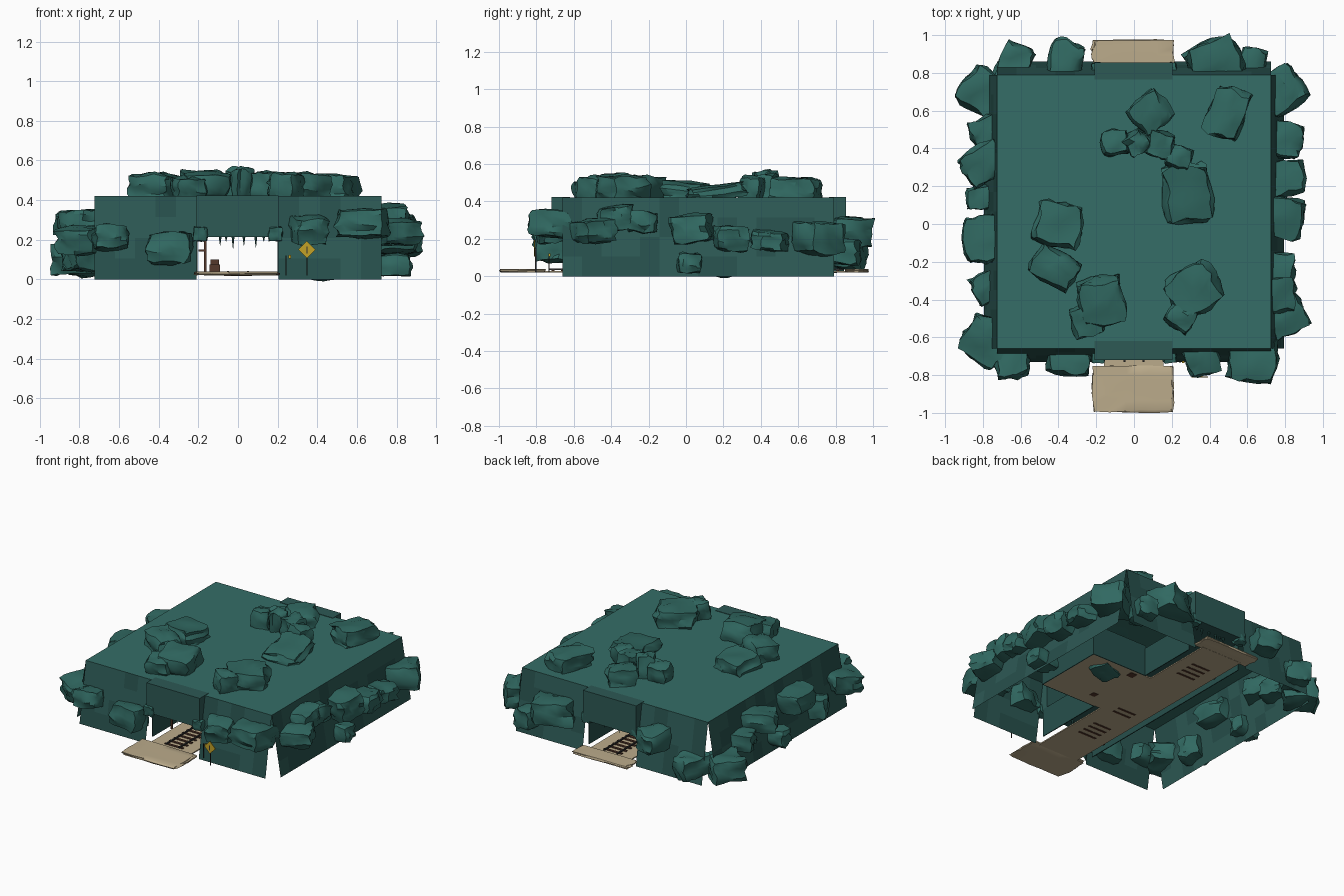
import bpy, bmesh, math, random
from mathutils import Vector, Matrix, noise

random.seed(7)


def material(name, r, g, b):
    m = bpy.data.materials.new(name)
    m.diffuse_color = (r, g, b, 1)
    return m


ROCK = material("rock_teal", 0.03, 0.14, 0.12)
WALL = material("wall_teal", 0.026, 0.10, 0.09)
DARK = material("wall_dark_teal", 0.02, 0.08, 0.072)
ROOF = material("roof_teal", 0.035, 0.155, 0.135)
SAND = material("sand", 0.50, 0.41, 0.26)
WOOD = material("dark_wood", 0.09, 0.04, 0.025)
IRON = material("iron", 0.03, 0.03, 0.03)
GOLD = material("sign_yellow", 0.55, 0.36, 0.02)


def finish(name, bm, *mats, smooth=None):
    bmesh.ops.recalc_face_normals(bm, faces=bm.faces)
    me = bpy.data.meshes.new(name)
    bm.to_mesh(me)
    bm.free()
    for m in mats:
        me.materials.append(m)
    ob = bpy.data.objects.new(name, me)
    bpy.context.collection.objects.link(ob)
    if smooth:
        bpy.context.view_layer.objects.active = ob
        ob.select_set(True)
        bpy.ops.object.shade_smooth_by_angle(angle=math.radians(smooth))
        ob.select_set(False)
    return ob


def box(name, x0, x1, y0, y1, z0, z1, mat):
    bm = bmesh.new()
    bmesh.ops.create_cube(bm, size=1)
    for v in bm.verts:
        v.co = Vector(((x0, x1)[v.co.x > 0], (y0, y1)[v.co.y > 0], (z0, z1)[v.co.z > 0]))
    return finish(name, bm, mat)


def wall(name, top_a, top_b, flare, cols, rows=4):
    """Sheet hanging from a top edge, leaning outward, with patchy stone tones."""
    bm = bmesh.new()
    a, b, f = Vector(top_a), Vector(top_b), Vector(flare)
    grid = [[bm.verts.new(a.lerp(b, i / cols) + f * (j / rows)) for i in range(cols + 1)]
            for j in range(rows + 1)]
    for j in range(rows):
        for i in range(cols):
            face = bm.faces.new((grid[j][i], grid[j][i + 1], grid[j + 1][i + 1], grid[j + 1][i]))
            face.material_index = int(random.random() < 0.35)
    return finish(name, bm, WALL, DARK)


def rock(name, x, y, z, sx, sy, sz, rot=0, mat=ROCK, rounding=0.38, rough=0.13, tilt=0.15):
    """Boxy boulder: subdivided cube, partly rounded, with noisy surface."""
    bm = bmesh.new()
    bmesh.ops.create_cube(bm, size=1)
    bmesh.ops.subdivide_edges(bm, edges=bm.edges[:], cuts=4, use_grid_fill=True)
    seed = Vector([random.uniform(-50, 50) for _ in range(3)])
    for v in bm.verts:
        round_co = v.co.normalized() * 0.5
        v.co = v.co.lerp(round_co, rounding) + noise.noise_vector(v.co * 2.6 + seed) * rough
    bm.transform(Matrix.Translation((x, y, z)) @ Matrix.Rotation(math.radians(rot), 4, 'Z')
                 @ Matrix.Rotation(random.uniform(-tilt, tilt), 4, 'X')
                 @ Matrix.Diagonal((sx, sy, sz, 1)))
    return finish(name, bm, mat, smooth=35)


# Roof slab and leaning outer walls
Y0, Y1, X, H = -0.66, 0.79, 0.725, 0.42
box("roof", -X, X, Y0, Y1, H - 0.006, H, ROOF)
wall("left_wall", (-X, Y0, H), (-X, Y1, H), (-0.07, 0, -H), 14)
wall("right_wall", (X, Y0, H), (X, Y1, H), (0.07, 0, -H), 14)
for side, y, d in (("front", Y0, -0.07), ("back", Y1, 0.07)):
    wall(side + "_wall_left", (-X, y, H), (-0.21, y, H), (0, d, -H), 5)
    wall(side + "_wall_right", (0.205, y, H), (X, y, H), (0, d, -H), 5)

# Lintels over the two tunnel mouths
box("front_lintel", -0.21, 0.205, -0.72, -0.62, 0.215, H + 0.003, WALL)
box("back_lintel", -0.21, 0.205, 0.765, 0.855, 0.215, H + 0.003, WALL)

# Tunnel and side chamber
box("path", -0.16, 0.155, -0.76, 0.87, 0.02, 0.028, SAND)
box("chamber_floor", 0.155, 0.63, -0.15, 0.35, 0.02, 0.028, SAND)
box("tunnel_ceiling", -0.205, 0.2, -0.63, 0.77, 0.215, 0.222, WALL)
box("chamber_ceiling", 0.2, 0.635, -0.155, 0.355, 0.235, 0.242, WALL)
box("tunnel_wall_left", -0.21, -0.204, -0.66, 0.79, 0.02, 0.22, DARK)
box("tunnel_wall_right_front", 0.2, 0.206, -0.66, -0.15, 0.02, 0.22, DARK)
box("tunnel_wall_right_back", 0.2, 0.206, 0.35, 0.79, 0.02, 0.22, DARK)
box("chamber_wall_front", 0.2, 0.635, -0.156, -0.15, 0.02, 0.24, DARK)
box("chamber_wall_back", 0.2, 0.635, 0.35, 0.356, 0.02, 0.24, DARK)
box("chamber_wall_side", 0.63, 0.636, -0.15, 0.35, 0.02, 0.24, DARK)
rock("chamber_boulder", 0.44, 0.23, 0.05, 0.20, 0.15, 0.10, 20)

# Sand mats outside each mouth, with soft uneven edges
rock("front_mat", -0.005, -0.873, 0.03, 0.43, 0.245, 0.018, 0, SAND, 0.12, 0.05, 0)
rock("back_mat", -0.005, 0.913, 0.03, 0.43, 0.125, 0.018, 0, SAND, 0.12, 0.05, 0)

# Rail track; a few runs of ties sink through the path
for x in (-0.05, 0.05):
    box("rail", x - 0.005, x + 0.005, -0.73, 0.84, 0.034, 0.042, IRON)
for i in range(32):
    y = -0.71 + i * 0.049
    low = 0.018 if i in (5, 6, 7, 8, 12, 13, 25, 26, 27, 28) else 0.024
    box("rail_tie", -0.07, 0.07, y - 0.008, y + 0.008, low, 0.034, WOOD)

# Crates and support posts
box("crate_large", -0.145, -0.09, 0.25, 0.31, 0.04, 0.075, WOOD)
box("crate_small", -0.14, -0.095, 0.26, 0.30, 0.075, 0.10, WOOD)
box("chamber_crate", 0.25, 0.30, 0.28, 0.33, 0.018, 0.08, WOOD)
box("chamber_crate_small", 0.28, 0.32, -0.06, -0.02, 0.018, 0.07, WOOD)
for y in (-0.5, 0.6):
    box("support_post", -0.172, -0.160, y - 0.006, y + 0.006, 0.025, 0.215, WOOD)
    box("support_beam", -0.20, -0.160, y - 0.006, y + 0.006, 0.14, 0.15, WOOD)

# Stalactites under the mouths
for y in (-0.64, 0.78):
    for x, l in ((-0.09, .05), (-0.025, .065), (0.03, .05), (0.09, .06), (-0.06, .03), (0.13, .03)):
        bm = bmesh.new()
        bmesh.ops.create_cone(bm, cap_ends=True, segments=6, radius1=0.001, radius2=0.009, depth=l,
                              matrix=Matrix.Translation((x, y, 0.22 - l / 2)))
        finish("stalactite", bm, DARK)

# Warning sign and short lamp post
box("sign_post", 0.345, 0.351, -0.806, -0.80, 0.02, 0.15, IRON)
bm = bmesh.new()
bmesh.ops.create_cube(bm, size=1, matrix=Matrix.Translation((0.348, -0.809, 0.15))
                      @ Matrix.Rotation(math.pi / 4, 4, 'Y') @ Matrix.Diagonal((0.062, 0.005, 0.062, 1)))
finish("sign_plate", bm, GOLD)
box("sign_mark", 0.345, 0.351, -0.813, -0.811, 0.13, 0.165, IRON)
box("lamp_post", 0.24, 0.246, -0.735, -0.729, 0.02, 0.12, IRON)
box("lamp", 0.255, 0.268, -0.735, -0.724, 0.105, 0.122, GOLD)

# Boulders on the roof: x, y, width, depth, height, turn
for x, y, sx, sy, h, r in (
        (.085, .59, .20, .19, .11, 40), (.49, .59, .20, .28, .11, -20), (-.10, .43, .14, .13, .12, 5),
        (.01, .43, .12, .12, .15, 35), (.14, .42, .14, .14, .13, -15), (.24, .35, .13, .12, .12, -20),
        (.285, .16, .25, .32, .07, 8), (-.40, 0, .25, .24, .09, -12), (-.42, -.23, .25, .18, .12, -30),
        (-.17, -.41, .24, .25, .13, 10), (-.25, -.51, .17, .17, .10, 15), (.32, -.35, .27, .25, .12, 32),
        (.25, -.49, .15, .14, .12, -35)):
    rock("roof_rock", x, y, H + h * 0.4, sx, sy, h * 1.15, r)

# Boulders bedded in the left and right walls: x, y, z, depth, length, height, turn
for x, y, z, sx, sy, sz, r in (
        (-.84, .70, .10, .17, .23, .17, -35), (-.81, .49, .20, .13, .17, .13, 20),
        (-.83, .32, .28, .18, .20, .14, 30), (-.84, .14, .10, .11, .12, .12, 5),
        (-.82, -.08, .28, .18, .25, .14, 8), (-.81, -.33, .12, .12, .16, .15, 25),
        (-.83, -.62, .20, .18, .23, .14, -30),
        (.82, .71, .20, .17, .23, .18, 35), (.82, .45, .19, .16, .19, .11, -15),
        (.83, .24, .20, .16, .19, .14, 8), (.82, .04, .25, .17, .22, .16, -10),
        (.79, -.23, .29, .13, .16, .12, 0), (.79, -.37, .31, .14, .20, .13, 5),
        (.84, -.49, .24, .15, .20, .13, 25), (.82, .02, .07, .12, .13, .11, 0)):
    rock("side_rock", x - math.copysign(0.04, x), y, z, sx + 0.07, sy, sz, r)

# Boulders bedded in the front and back walls
for x, y, z, sx, sy, sz, r in (
        (-.65, -.75, .21, .18, .14, .12, 10), (-.345, -.75, .155, .23, .10, .16, -8),
        (.36, -.74, .25, .18, .12, .14, 15), (.63, -.755, .28, .26, .17, .15, -6),
        (-.64, .88, .12, .17, .15, .15, -25), (-.36, .89, .24, .18, .16, .15, -12),
        (.43, .89, .23, .28, .17, .17, 25), (.62, .87, .13, .15, .13, .14, -15)):
    rock("end_rock", x, y - math.copysign(0.035, y), z, sx, sy + 0.07, sz, r)

# Corner stones beside the lintels
for x in (-0.19, 0.19):
    for y in (-0.70, 0.82):
        rock("lintel_stone", x, y, 0.23, 0.075, 0.07, 0.075, 0)
